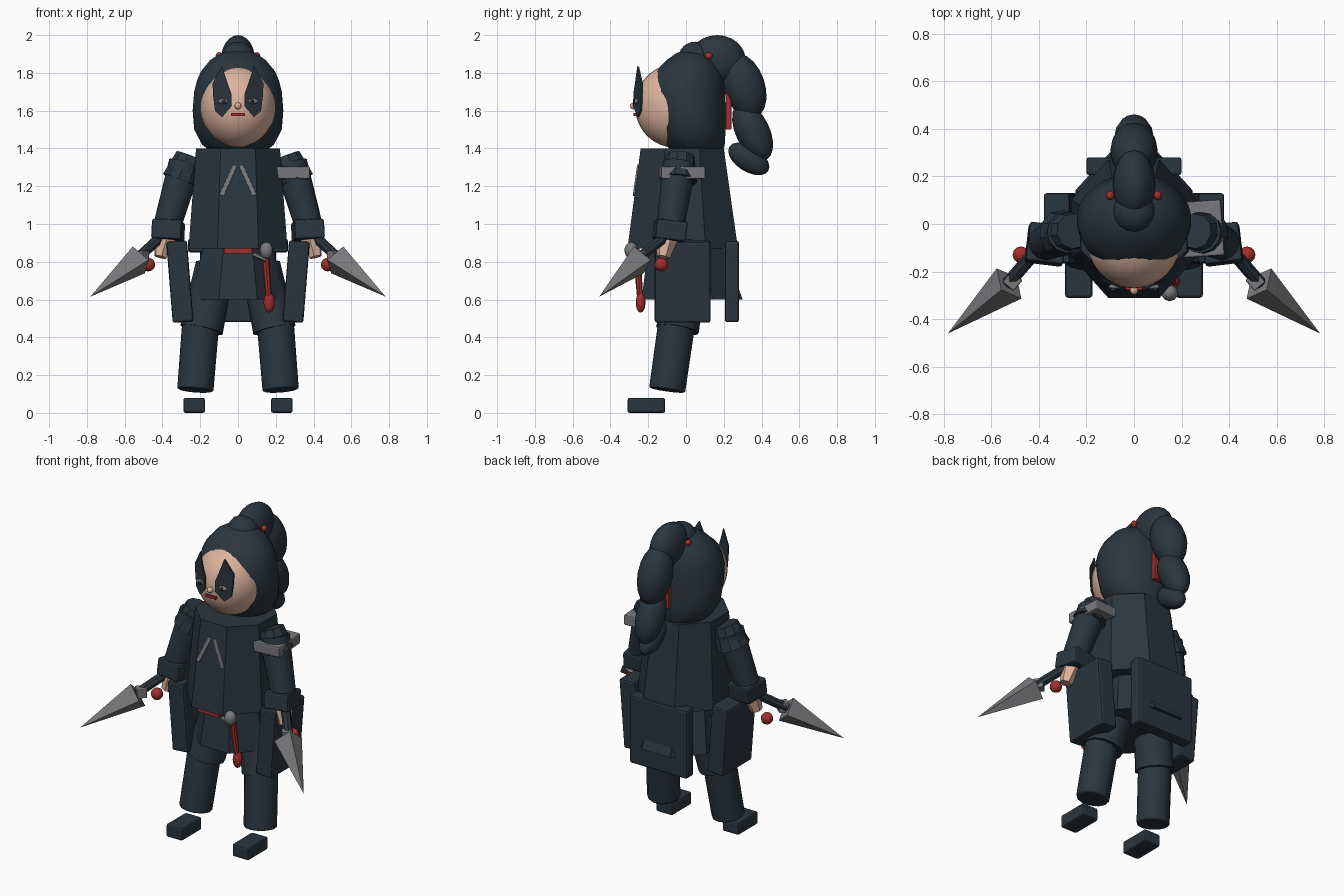
import bpy, bmesh, math
from mathutils import Vector, Matrix

if "Cube" in bpy.data.objects:
    bpy.data.objects.remove(bpy.data.objects["Cube"])


def mat(name, rgb):
    m = bpy.data.materials.new(name)
    m.diffuse_color = (*rgb, 1)
    m.use_nodes = True
    m.node_tree.nodes["Principled BSDF"].inputs["Base Color"].default_value = m.diffuse_color
    return m


DARK = mat("dark slate", (0.024, 0.036, 0.047))
SKIN = mat("skin", (0.72, 0.45, 0.34))
RED = mat("red", (0.36, 0.028, 0.028))
GREY = mat("steel grey", (0.19, 0.19, 0.20))


def finish(name, bm, m, smooth=None, bevel=0):
    bmesh.ops.recalc_face_normals(bm, faces=bm.faces)
    me = bpy.data.meshes.new(name)
    bm.to_mesh(me)
    bm.free()
    ob = bpy.data.objects.new(name, me)
    bpy.context.collection.objects.link(ob)
    me.materials.append(m)
    if bevel:
        b = ob.modifiers.new("bevel", 'BEVEL')
        b.width, b.segments = bevel, 2
    if smooth:
        bpy.ops.object.select_all(action='DESELECT')
        ob.select_set(True)
        bpy.context.view_layer.objects.active = ob
        bpy.ops.object.shade_smooth_by_angle(angle=math.radians(smooth))
    return ob


def box(name, loc, size, m, rot=(0, 0, 0), bevel=0.012):
    bm = bmesh.new()
    bmesh.ops.create_cube(bm, size=1)
    bm.transform(Matrix.Diagonal((*size, 1)))
    for i, axis in enumerate('XYZ'):
        bm.transform(Matrix.Rotation(rot[i], 4, axis))
    bm.transform(Matrix.Translation(loc))
    return finish(name, bm, m, bevel=bevel)


def between(p, q):
    p, q = Vector(p), Vector(q)
    turn = (q - p).to_track_quat('Z', 'Y').to_matrix().to_4x4()
    return Matrix.Translation((p + q) / 2) @ turn, (q - p).length


def rod(name, p, q, r1, r2, m, sides=12, smooth=None, bevel=0):
    bm = bmesh.new()
    mx, length = between(p, q)
    bmesh.ops.create_cone(bm, cap_ends=True, segments=sides, radius1=r1,
                          radius2=r2, depth=length)
    bm.transform(mx)
    return finish(name, bm, m, smooth, bevel)


def ball(name, loc, r, m, seg=16):
    bm = bmesh.new()
    bmesh.ops.create_uvsphere(bm, u_segments=seg, v_segments=seg * 3 // 4, radius=1)
    bm.transform(Matrix.Translation(loc) @ Matrix.Diagonal((*r, 1)))
    return finish(name, bm, m, 60)


def lock(name, p, q, r, m, width):
    """Stretched ball with its long axis from p to q, lying in the y-z plane."""
    bm = bmesh.new()
    bmesh.ops.create_uvsphere(bm, u_segments=16, v_segments=10, radius=1)
    d = Vector(q) - Vector(p)
    tilt = Matrix.Rotation(math.atan2(-d.y, d.z), 4, 'X')
    bm.transform(Matrix.Translation((Vector(p) + Vector(q)) / 2) @ tilt
                 @ Matrix.Diagonal((width, r, d.length / 2, 1)))
    return finish(name, bm, m, 60)


def loft(name, rings, n, m, smooth=None, bevel=0):
    """Rings are (z, half width, front y, back y)."""
    bm = bmesh.new()
    k = 1 / math.cos(math.pi / n)
    loops = []
    for z, rx, y0, y1 in rings:
        loops.append([bm.verts.new((
            rx * k * math.cos((i + .5) * math.tau / n),
            (y0 + y1) / 2 + (y1 - y0) / 2 * k * math.sin((i + .5) * math.tau / n), z))
            for i in range(n)])
    for a, b in zip(loops, loops[1:]):
        for i in range(n):
            bm.faces.new((a[i], a[(i + 1) % n], b[(i + 1) % n], b[i]))
    bm.faces.new(loops[0])
    bm.faces.new(loops[-1])
    return finish(name, bm, m, smooth, bevel)


# Head and hair
ball("head", (0, -0.06, 1.625), (0.2, 0.21, 0.22), SKIN, 32)
loft("hair", [(1.38, .14, -.07, .19), (1.42, .19, -.11, .205), (1.5, .232, -.15, .21),
              (1.6, .24, -.175, .21), (1.7, .232, -.2, .205), (1.76, .217, -.19, .2),
              (1.81, .195, -.16, .185), (1.87, .145, -.1, .15), (1.905, .09, -.05, .1),
              (1.92, .03, -.01, .05)], 28, DARK, 60)

# Topknot and ponytail
ball("topknot", (0, 0.05, 1.88), (0.09, 0.09, 0.085), DARK)
ball("ponytail_top", (0, 0.165, 1.87), (0.09, 0.15, 0.13), DARK)
lock("ponytail_upper", (0, .25, 1.9), (0, .365, 1.56), .11, DARK, .1)
lock("ponytail_lower", (0, .28, 1.64), (0, .425, 1.34), .09, DARK, .085)
lock("ponytail_end", (0, .23, 1.41), (0, .435, 1.28), .068, DARK, .06)
box("hair_ribbon", (0, .225, 1.6), (.09, .03, .2), RED, bevel=.005)

# Nose and mouth
ball("nose", (0, -.278, 1.625), (.018, .02, .018), SKIN, 8)
box("mouth", (0, -.268, 1.58), (.075, .02, .016), RED, bevel=0)

# Torso, belt and skirt
loft("tunic", [(.87, .262, -.31, .275), (1.4, .222, -.24, .2)], 8, DARK)
loft("skirt", [(.6, .245, -.235, .3), (.88, .185, -.2, .2)], 8, DARK)
box("belt", (0, -.02, .885), (.53, .12, .07), DARK)
box("belt_front", (0, -.27, .858), (.15, .05, .028), RED, bevel=0)
box("back_panel", (0, .243, .695), (.4, .075, .43), DARK)

# Tassel hanging from the belt
ball("tassel_bead", (.15, -.29, .86), (.036, .036, .045), GREY, 10)
rod("tassel_hook", (.08, -.275, .84), (.15, -.28, .81), .012, .012, GREY, 6)
rod("tassel_cord", (.145, -.26, .83), (.163, -.242, .6), .02, .016, RED, 8)
ball("tassel_bulb", (.165, -.24, .585), (.03, .026, .055), RED, 8)

# Shoulder plate on one side
box("shoulder_plate", (.283, -.02, 1.272), (.18, .235, .065), GREY, (0, 0, .07), .008)

mask_shape = [(.085, 1.565), (.122, 1.6), (.132, 1.68), (.135, 1.745), (.085, 1.835),
              (.055, 1.745), (.035, 1.69), (.033, 1.625)]

for s, side in ((-1, "right"), (1, "left")):
    # Face mask plate and eye
    bm = bmesh.new()
    bm.faces.new([bm.verts.new((s * x, -.281 + .42 * (x - .03), z)) for x, z in mask_shape])
    back = bmesh.ops.extrude_face_region(bm, geom=bm.faces[:])
    for v in back["geom"]:
        if isinstance(v, bmesh.types.BMVert):
            v.co.y += .009
    finish(side + "_eye_mask", bm, DARK)
    ball(side + "_eye", (s * .077, -.263, 1.65), (.032, .012, .015), GREY, 10)
    ball(side + "_pupil", (s * .075, -.272, 1.65), (.011, .008, .012), DARK, 8)
    # Hair tie bead and chest strip
    ball(side + "_hair_bead", (s * .1, .12, 1.89), (.018, .02, .02), RED, 8)
    tilt = math.atan2(.072, .16)
    box(side + "_collar_strip", (s * .052, -.26, 1.23), (.024, .02, .175), GREY,
        (-.13, -s * tilt, 0), .003)

    # Arm, cuff and hand
    rod(side + "_shoulder", (s * .255, -.03, 1.36), (s * .305, -.04, 1.23), .075, .1, DARK, 10)
    rod(side + "_arm", (s * .28, -.035, 1.32), (s * .372, -.08, 1.0), .088, .074, DARK, 12, 30)
    box(side + "_cuff", (s * .37, -.085, .965), (.16, .165, .105), DARK, (-.12, -s * .04, s * .12))
    rod(side + "_hand", (s * .385, -.1, .925), (s * .41, -.12, .825), .06, .035, SKIN, 6)

    # Throwing blade with grip, guard and pommel ball
    rod(side + "_blade_grip", (s * .4, -.1, .94), (s * .53, -.25, .82), .028, .028, DARK, 8)
    box(side + "_blade_guard", (s * .51, -.24, .83), (.06, .06, .06), GREY, (0, 0, s * .7), .006)
    rod(side + "_blade", (s * .525, -.25, .81), (s * .782, -.46, .615), .082, 0, GREY, 4)
    ball(side + "_blade_ball", (s * .475, -.13, .785), (.036, .036, .036), RED, 12)

    # Hip panel
    box(side + "_hip_panel", (s * .308, -.018, .695), (.11, .295, .43), DARK, (0, s * .08, 0))

    # Leg and shoe
    rod(side + "_thigh", (s * .12, .01, .78), (s * .193, -.045, .44), .105, .115, DARK, 12, 30)
    rod(side + "_shin", (s * .198, -.05, .47), (s * .226, -.1, .12), .098, .096, DARK, 12, 30, .008)
    box(side + "_shoe", (s * .232, -.21, .04), (.115, .2, .08), DARK)
